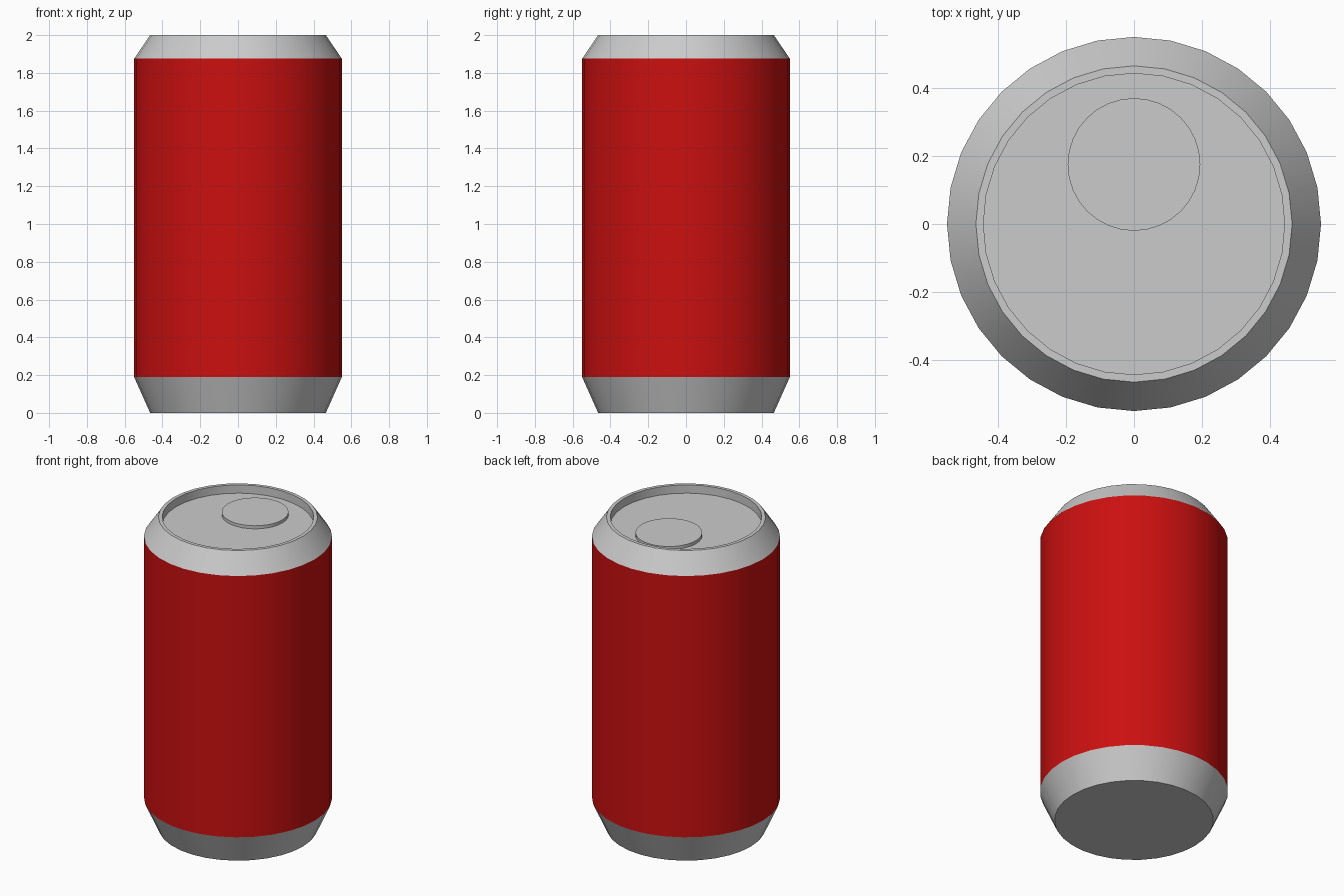
import bpy, bmesh
from math import cos, sin, tau, radians

if "Cube" in bpy.data.objects:
    bpy.data.objects.remove(bpy.data.objects["Cube"])

SIDES = 32


def lathe(name, profile, center=(0, 0), cap_start=False, cap_end=False, color=None):
    """Turn an (r, z) profile, listed with the outside on its right-hand side going up."""
    bm = bmesh.new()
    rings = [[bm.verts.new((r * cos(tau * i / SIDES), r * sin(tau * i / SIDES), z))
              for i in range(SIDES)] for r, z in profile]
    for a, b in zip(rings, rings[1:]):
        for i in range(SIDES):
            j = (i + 1) % SIDES
            bm.faces.new((a[i], a[j], b[j], b[i]))
    if cap_start:
        bm.faces.new(rings[0][::-1])
    if cap_end:
        bm.faces.new(rings[-1])
    mesh = bpy.data.meshes.new(name)
    bm.to_mesh(mesh)
    bm.free()
    obj = bpy.data.objects.new(name, mesh)
    obj.location = (*center, 0)
    bpy.context.collection.objects.link(obj)
    if color:
        mat = bpy.data.materials.new(name + "_paint")
        mat.diffuse_color = color
        mat.use_nodes = True
        mat.node_tree.nodes["Principled BSDF"].inputs["Base Color"].default_value = mat.diffuse_color
        mesh.materials.append(mat)
    bpy.ops.object.select_all(action='DESELECT')
    obj.select_set(True)
    bpy.context.view_layer.objects.active = obj
    bpy.ops.object.shade_smooth_by_angle(angle=radians(30))
    return obj


# tapered base with flat underside
lathe("can_base", [(0.465, 0), (0.55, 0.19)], cap_start=True)

# painted sleeve
lathe("can_body", [(0.55, 0.19), (0.55, 1.875)], color=(0.6, 0.005, 0.005, 1))

# tapered shoulder, rim and recessed lid
lathe("can_top", [(0.55, 1.875), (0.465, 2.0), (0.443, 2.0), (0.443, 1.947)], cap_end=True)

# round raised disc on the lid
lathe("lid_disc", [(0.195, 1.947), (0.195, 1.967)], center=(0, 0.175), cap_end=True)
